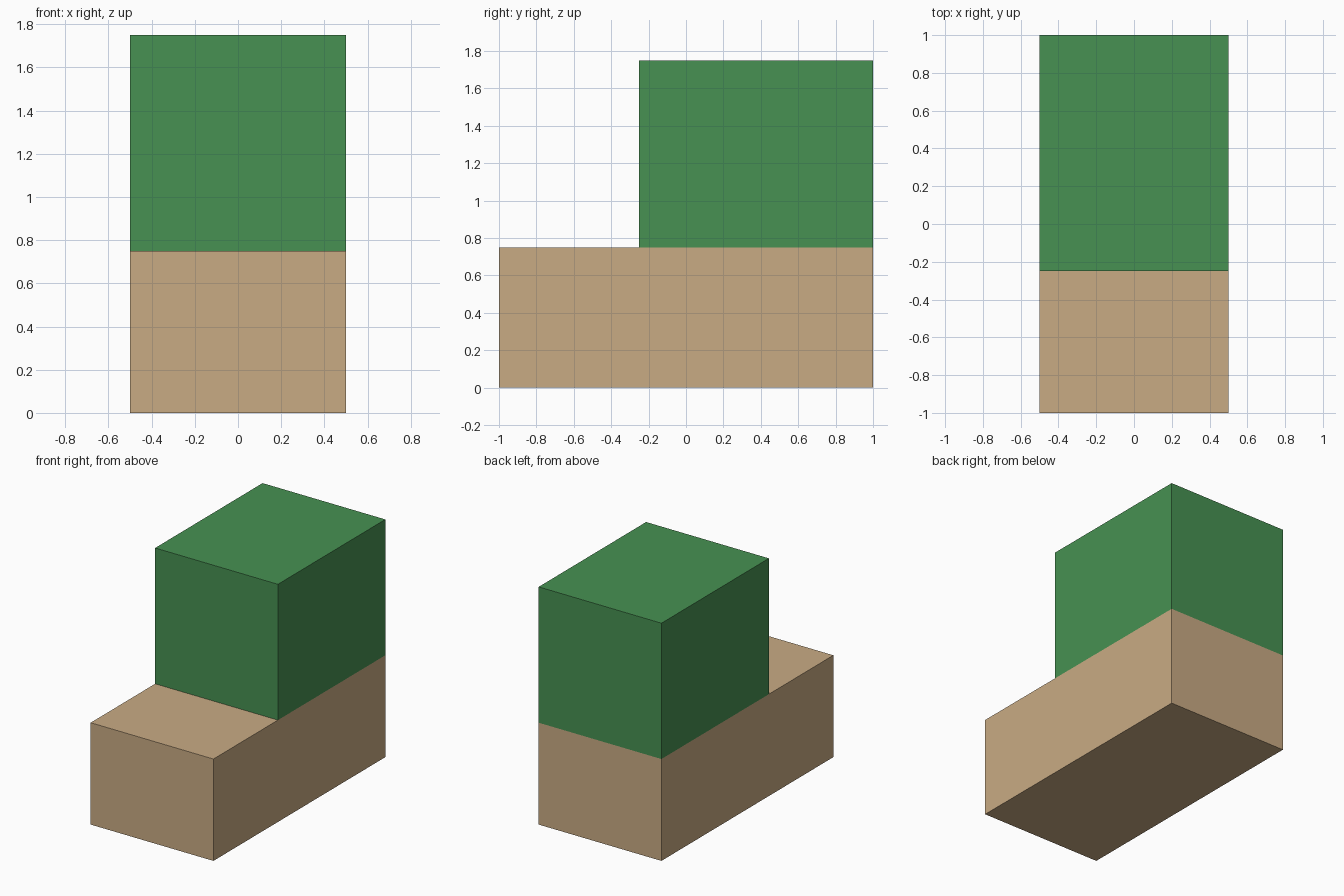
import bpy
import bmesh
from mathutils import Matrix

if "Cube" in bpy.data.objects:
    bpy.data.objects.remove(bpy.data.objects["Cube"])


def material(name, color):
    mat = bpy.data.materials.new(name)
    mat.diffuse_color = (*color, 1.0)
    mat.use_nodes = True
    mat.node_tree.nodes["Principled BSDF"].inputs["Base Color"].default_value = mat.diffuse_color
    return mat


def box(name, low, high, mat):
    size = [h - l for l, h in zip(low, high)]
    center = [(h + l) / 2 for l, h in zip(low, high)]
    bm = bmesh.new()
    bmesh.ops.create_cube(bm, size=1.0, matrix=Matrix.LocRotScale(center, None, size))
    mesh = bpy.data.meshes.new(name)
    bm.to_mesh(mesh)
    bm.free()
    mesh.materials.append(mat)
    obj = bpy.data.objects.new(name, mesh)
    bpy.context.collection.objects.link(obj)
    return obj


tan = material("tan", (0.584, 0.407, 0.231))
green = material("green", (0.063, 0.283, 0.084))

# Long low base
box("base_block", (-0.5, -1.0, 0.0), (0.5, 1.0, 0.75), tan)
# Raised block flush with the back of the base
box("upper_block", (-0.5, -0.25, 0.75), (0.5, 1.0, 1.75), green)
